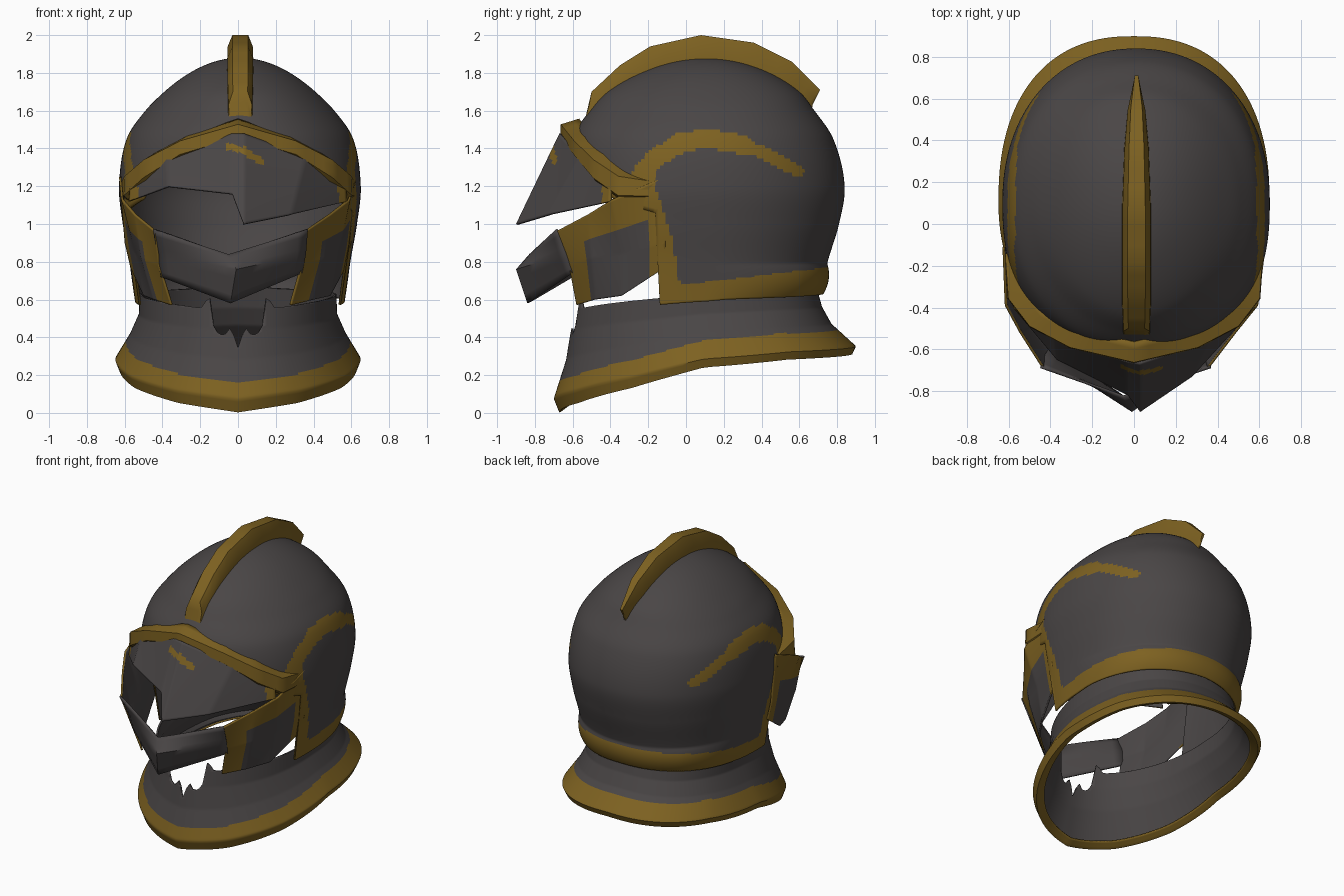
import bpy, bmesh
from math import sin, cos, pi, sqrt, hypot

if "Cube" in bpy.data.objects:
    bpy.data.objects.remove(bpy.data.objects["Cube"])


def material(name, rgb):
    m = bpy.data.materials.new(name)
    m.use_nodes = True
    m.diffuse_color = (*rgb, 1)
    b = m.node_tree.nodes["Principled BSDF"]
    b.inputs["Base Color"].default_value = (*rgb, 1)
    b.inputs["Roughness"].default_value = 0.7
    return m


GOLD = material("antique gold", (0.205, 0.12, 0.015))
GREY = material("dark iron", (0.068, 0.061, 0.061))


def table(rows, t, smooth=False):
    """Lookup in rows of (key, values...), linear or eased by neighbour slopes."""
    t = max(rows[0][0], min(rows[-1][0], t))
    i = 0
    while i < len(rows) - 2 and t > rows[i + 1][0]:
        i += 1
    a, b = rows[i], rows[i + 1]
    h = b[0] - a[0]
    f = (t - a[0]) / h
    if not smooth:
        return [p + (q - p) * f for p, q in zip(a[1:], b[1:])]
    o, c = rows[max(i - 1, 0)], rows[min(i + 2, len(rows) - 1)]
    out = []
    for k in range(1, len(a)):
        m0 = (b[k] - o[k]) / (b[0] - o[0]) * h
        m1 = (c[k] - a[k]) / (c[0] - a[0]) * h
        d = b[k] - a[k]
        out.append(a[k] + f * (m0 + f * (3 * d - 2 * m0 - m1 + f * (m0 + m1 - 2 * d))))
    return out


def near_path(y, z, pts, radius):
    for (ay, az), (by, bz) in zip(pts, pts[1:]):
        dy, dz = by - ay, bz - az
        f = ((y - ay) * dy + (z - az) * dz) / (dy * dy + dz * dz)
        f = max(0, min(1, f))
        if hypot(y - ay - f * dy, z - az - f * dz) < radius:
            return True
    return False


def surface(name, fn, nu, nv, is_gold, thick=0.012):
    """Grid over fn(u, v), coloured by is_gold(centre, u, v)."""
    bm = bmesh.new()
    grid = [[bm.verts.new(fn(i / nu, j / nv)) for j in range(nv + 1)]
            for i in range(nu + 1)]
    for i in range(nu):
        for j in range(nv):
            f = bm.faces.new((grid[i][j], grid[i + 1][j],
                              grid[i + 1][j + 1], grid[i][j + 1]))
            c = f.calc_center_median()
            f.material_index = 0 if is_gold(c, (i + .5) / nu, (j + .5) / nv) else 1
    bmesh.ops.remove_doubles(bm, verts=bm.verts, dist=0.0005)
    me = bpy.data.meshes.new(name)
    bm.to_mesh(me)
    bm.free()
    me.materials.append(GOLD)
    me.materials.append(GREY)
    ob = bpy.data.objects.new(name, me)
    bpy.context.collection.objects.link(ob)
    bpy.ops.object.select_all(action='DESELECT')
    ob.select_set(True)
    bpy.context.view_layer.objects.active = ob
    bpy.ops.object.shade_smooth_by_angle(angle=0.7)
    if thick:
        s = ob.modifiers.new("plate thickness", 'SOLIDIFY')
        s.thickness = thick
        s.offset = -1
        s.material_offset = 1


def patch(name, rows, nu, nv, is_gold, thick=0.012):
    """Plate lofted between point rows, bottom to top."""
    def fn(u, v):
        keyed = []
        for k, row in enumerate(rows):
            pts = [(i / (len(row) - 1), *p) for i, p in enumerate(row)]
            keyed.append((k / (len(rows) - 1), *table(pts, u)))
        return table(keyed, v)
    surface(name, fn, nu, nv, is_gold, thick)


def oval(u, w, front, back, n_front, n_back):
    """Point on an egg-shaped ring, u = 0 at the front, anticlockwise."""
    a = 2 * pi * u - pi / 2
    c, s = cos(a), sin(a)
    e = 2 / (n_front if s < 0 else n_back)
    reach = 0.1 - front if s < 0 else back - 0.1
    return (w * abs(c) ** e * (1 if c > 0 else -1),
            0.1 + reach * abs(s) ** e * (1 if s > 0 else -1))


def from_front(u):
    return 360 * min(u, 1 - u)


# Skull dome: depth below crown, half width, front, back, front squareness
TOP = 1.88
SKULL = [(sqrt(TOP - z), w, f, b, n) for z, w, f, b, n in (
    (1.88, 0, .1, .1, 2), (1.82, .23, -.2, .4, 2), (1.7, .4, -.42, .6, 2),
    (1.6, .5, -.51, .68, 2), (1.45, .6, -.6, .78, 2.15), (1.2, .64, -.6, .84, 2.4),
    (1.0, .62, -.6, .81, 2.4), (.8, .585, -.59, .75, 2.4), (.55, .55, -.58, .69, 2.4))]
BROW_EDGE = [(0, 1.47), (15, 1.43), (25, 1.39), (40, 1.27), (50, 1.13), (72, 1.06)]
NECK_EDGE = [(72, .57), (100, .6), (180, .63)]
SCROLL = [(-.27, 1.22), (-.16, 1.35), (-.03, 1.43), (.1, 1.455), (.3, 1.42)]
SCROLL_TAIL = [(.3, 1.42), (.45, 1.36), (.59, 1.28)]
STRAP = [(-.3, 1.2), (-.2, 1.12), (-.13, .9), (-.08, .6)]


def skull(u, v):
    d = from_front(u)
    mid = table(BROW_EDGE, d)[0]
    low = mid if d < 72.5 else table(NECK_EDGE, d)[0]
    if v < .4:
        z = low + (mid - low) * v / .4
    else:
        z = TOP - (TOP - mid) * ((1 - v) / .6) ** 2
    w, f, b, n = table(SKULL, sqrt(max(0, TOP - z)), True)
    flare = .03 * max(0, min(1, (d - 90) / 50))
    bump = flare * max(0, 1 - ((z - .69) / .1) ** 2)
    x, y = oval(u, w + bump, f, b + bump, n, 2.15)
    return x + .01, y, z


def skull_gold(c, u, v):
    rim = c.y > -.1 and c.z < .68 + .12 * max(0, c.y)
    return (rim or near_path(c.y, c.z, SCROLL, .05)
            or near_path(c.y, c.z, SCROLL_TAIL, .033)
            or near_path(c.y, c.z, STRAP, .06)
            or (c.y < -.16 and c.z < 1.25))


surface("skull_dome", skull, 240, 120, skull_gold)

# Neck collar: half width, front, back, height fraction (turned-in lip first)
COLLAR = [(0, .58, -.62, .83, .06), (.08, .63, -.67, .88, 0),
          (.17, .65, -.7, .9, .12), (.48, .57, -.635, .77, .45),
          (.72, .525, -.61, .72, .7), (1, .52, -.59, .69, 1)]
COLLAR_LOW = [(0, 0), (30, .05), (60, .13), (90, .24), (120, .28), (180, .31)]
NOTCH = [(0, .36), (4, .47), (8, .42), (14, .45), (17, .62), (22, .56),
         (60, .6), (90, .63), (180, .67)]


def collar(u, v):
    d = from_front(u)
    low = table(COLLAR_LOW, d)[0]
    high = .62 + .05 * d / 180
    v = min(v, (table(NOTCH, d)[0] - low) / (high - low))
    w, f, b, h = table(COLLAR, v)
    x, y = oval(u, w, f, b, 2, 2.35)
    return x, y, low + (high - low) * h


def collar_gold(c, u, v):
    d = from_front(u)
    return c.z - table(COLLAR_LOW, d)[0] < .16 - .03 * d / 180


surface("neck_collar", collar, 150, 60, collar_gold)


# Cheek plates with gold frame, left then right
def other_side(row):
    return [(-x - .08 * max(0, min(1, (-.3 - y) / .3)), y, z)
            for x, y, z in reversed(row)]


cheek = [[(.28, -.58, .57), (.4, -.48, .6), (.49, -.34, .62), (.57, -.11, .77)],
         [(.34, -.62, .78), (.46, -.5, .82), (.53, -.34, .84), (.6, -.11, .9)],
         [(.36, -.69, .96), (.49, -.52, 1.05), (.595, -.39, 1.13), (.63, -.11, 1.25)]]
patch("left_cheek_plate", cheek, 50, 50,
      lambda c, u, v: u < .26 or v > .72 or u > .88)
patch("right_cheek_plate", [other_side(r) for r in cheek], 50, 50,
      lambda c, u, v: u > .74 or v > .72 or u < .12)

# Pointed chin guard
patch("chin_guard",
      [[(-.41, -.6, .72), (-.04, -.84, .58), (.34, -.6, .74)],
       [(-.43, -.63, .84), (-.01, -.9, .76), (.36, -.64, .84)],
       [(-.45, -.69, .97), (-.05, -.83, .84), (.37, -.69, .97)]],
      16, 8, lambda c, u, v: False)

# Beaked visor, one side bent up
patch("beak_visor",
      [[(-.58, -.4, 1.12), (-.37, -.65, 1.2), (-.03, -.82, 1.16),
        (.03, -.9, 1.0), (.28, -.73, 1.05), (.58, -.4, 1.12)],
       [(-.57, -.4, 1.22), (-.38, -.55, 1.35), (-.03, -.66, 1.48),
        (.03, -.67, 1.48), (.36, -.56, 1.36), (.57, -.4, 1.22)]],
      100, 30, lambda c, u, v: near_path(c.x, c.z, [(-.05, 1.41), (.03, 1.39),
                                                    (.12, 1.33)], .018)
      or abs(c.x) > .53)

# Brow band, widening and sinking into the skull at the sides
half = [(0, -.65, 1.5, .055), (.3, -.58, 1.41, .06), (.49, -.48, 1.3, .08),
        (.59, -.35, 1.21, .085), (.605, -.14, 1.19, .06)]
brow = [(-x, y, z, h) for x, y, z, h in reversed(half[1:])] + half


def offset_row(out, up):
    return [(x * (1 + out), y * (1 + out), z + up * h) for x, y, z, h in brow]


patch("brow_band", [offset_row(-.02, -1), offset_row(.025, -.7),
                    offset_row(.02, .5), offset_row(-.13, 1.05)],
      32, 9, lambda c, u, v: True)

# Comb crest: inner y, z, outer y, z, half width
COMB = [(-.54, 1.53, -.54, 1.53, .06), (-.53, 1.53, -.5, 1.7, .065),
        (-.4, 1.68, -.35, 1.84, .07), (-.2, 1.79, -.19, 1.94, .07),
        (.08, 1.85, .08, 2.0, .07), (.36, 1.81, .36, 1.96, .06),
        (.52, 1.72, .56, 1.86, .045), (.63, 1.62, .71, 1.71, .015),
        (.67, 1.62, .67, 1.63, .005)]
SECTION = ((1, 0), (.95, .6), (.6, 1), (-.6, 1), (-.95, .6), (-1, 0))
comb_rows = [[(.012 + sx * hw, yi + (yo - yi) * h, zi + (zo - zi) * h)
              for yi, zi, yo, zo, hw in COMB] for sx, h in SECTION]
patch("comb_crest", comb_rows, 24, 5, lambda c, u, v: True, 0)
